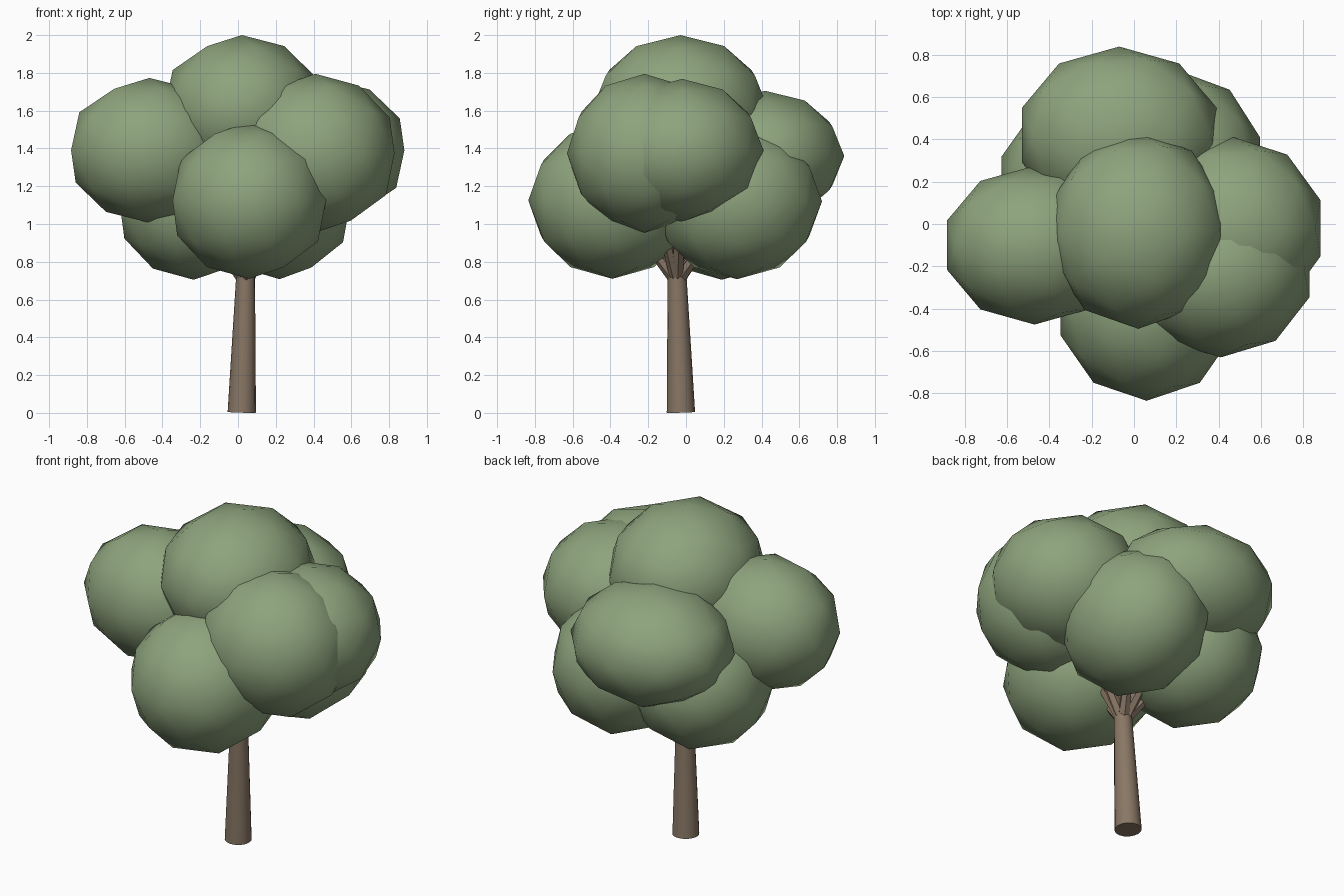
import bpy
from mathutils import Vector

cube = bpy.data.objects.get("Cube")
if cube:
    bpy.data.objects.remove(cube, do_unlink=True)


def make_material(name, rgb):
    mat = bpy.data.materials.new(name)
    mat.use_nodes = True
    mat.diffuse_color = (*rgb, 1)
    mat.node_tree.nodes["Principled BSDF"].inputs["Base Color"].default_value = (*rgb, 1)
    return mat


LEAF = make_material("leaf green", (0.27, 0.37, 0.205))
BARK = make_material("bark brown", (0.25, 0.184, 0.13))


def leaf_clump(name, centre, radii):
    """Smooth-shaded low-poly ball stretched to an ellipsoid."""
    bpy.ops.mesh.primitive_ico_sphere_add(subdivisions=2, radius=1, location=centre)
    ob = bpy.context.object
    ob.name = name
    ob.scale = radii
    bpy.ops.object.transform_apply(location=False, rotation=False, scale=True)
    bpy.ops.object.shade_smooth()
    ob.data.materials.append(LEAF)


def limb(name, start, end, r_start, r_end, sides):
    """Tapered round limb between two points."""
    start, end = Vector(start), Vector(end)
    axis = end - start
    bpy.ops.mesh.primitive_cone_add(vertices=sides, radius1=r_start, radius2=r_end,
                                    depth=axis.length, location=(start + end) / 2)
    ob = bpy.context.object
    ob.name = name
    ob.rotation_euler = axis.to_track_quat("Z", "Y").to_euler()
    bpy.ops.object.shade_smooth_by_angle(angle=1.0)
    ob.data.materials.append(BARK)


# Foliage: name, centre, radii
clumps = [
    ("top", (0.02, -0.03, 1.61), (0.43, 0.465, 0.39)),
    ("right", (-0.47, -0.10, 1.39), (0.435, 0.375, 0.383)),
    ("front", (0.06, -0.39, 1.125), (0.427, 0.445, 0.415)),
    ("left_front", (0.41, -0.22, 1.375), (0.44, 0.41, 0.42)),
    ("left", (0.47, -0.02, 1.39), (0.432, 0.43, 0.378)),
    ("right_rear_low", (-0.235, 0.19, 1.1), (0.41, 0.42, 0.395)),
    ("left_rear_low", (0.22, 0.27, 1.12), (0.395, 0.45, 0.412)),
    ("rear", (-0.07, 0.42, 1.36), (0.483, 0.418, 0.345)),
]

# Trunk, leaning slightly
fork = Vector((0.04, -0.047, 0.72))
limb("trunk", (0.02, -0.027, 0.003), fork, 0.075, 0.05, 16)

# Each clump hangs on a branch that fans out from the fork
for name, centre, radii in clumps:
    leaf_clump(name + "_foliage", centre, radii)
    limb(name + "_branch", fork - Vector((0, 0, 0.025)),
         fork.lerp(Vector(centre), 0.8), 0.036, 0.015, 6)
